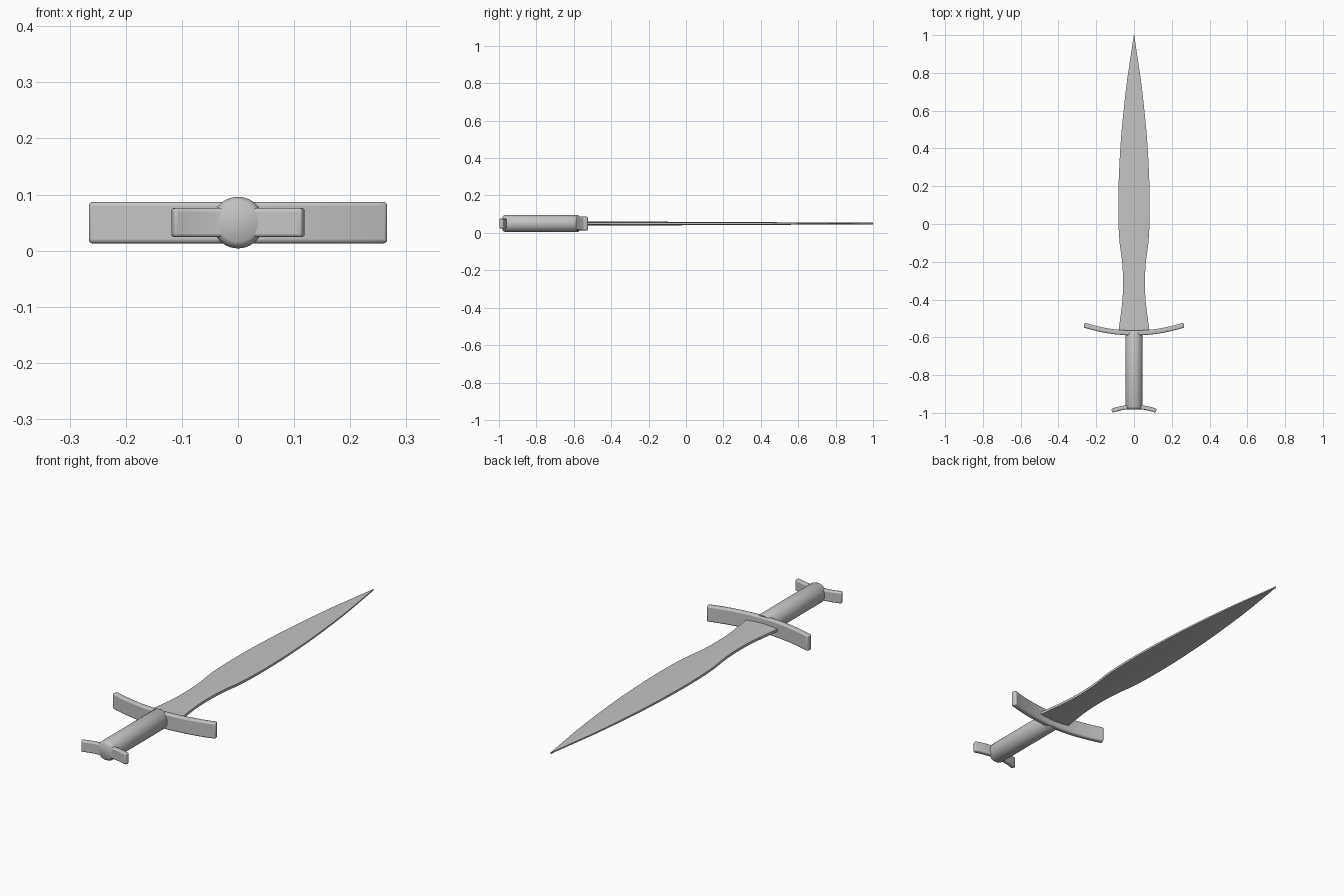
import bpy, bmesh, math

if "Cube" in bpy.data.objects:
    bpy.data.objects.remove(bpy.data.objects["Cube"])

ZC = 0.05  # height of the sword's mid plane

steel = bpy.data.materials.new("grey_steel")
steel.diffuse_color = (0.55, 0.55, 0.55, 1)
steel.use_nodes = True
steel.node_tree.nodes["Principled BSDF"].inputs["Base Color"].default_value = steel.diffuse_color


def loft(name, rings, bevel=0.0, segments=3, angle=35):
    """Skin equal-sized rings of points, cap both ends, round the edges."""
    bm = bmesh.new()
    loops = [[bm.verts.new(p) for p in ring] for ring in rings]
    n = len(loops[0])
    for a, b in zip(loops, loops[1:]):
        for i in range(n):
            j = (i + 1) % n
            bm.faces.new((a[i], a[j], b[j], b[i]))
    bm.faces.new(loops[0])
    bm.faces.new(loops[-1])
    bmesh.ops.recalc_face_normals(bm, faces=bm.faces)
    mesh = bpy.data.meshes.new(name)
    bm.to_mesh(mesh)
    bm.free()
    mesh.materials.append(steel)
    ob = bpy.data.objects.new(name, mesh)
    bpy.context.collection.objects.link(ob)
    if bevel:
        mod = ob.modifiers.new("rounded_edges", 'BEVEL')
        mod.width, mod.segments = bevel, segments
        mod.limit_method, mod.angle_limit = 'ANGLE', math.radians(40)
    bpy.ops.object.select_all(action='DESELECT')
    ob.select_set(True)
    bpy.context.view_layer.objects.active = ob
    bpy.ops.object.shade_smooth_by_angle(angle=math.radians(angle))
    return ob


def curved_bar(name, half_len, y_mid, sag, half_thick, half_height, bevel):
    """Upright bar along x, bent in a parabola so its ends move by sag in y."""
    rings = []
    for i in range(25):
        t = i / 12 - 1
        x, y = half_len * t, y_mid + sag * t * t
        slope = 2 * sag * t / half_len
        k = half_thick / math.hypot(1, slope)
        nx, ny = -slope * k, k
        rings.append([(x + s * nx, y + s * ny, ZC + h * half_height)
                      for s, h in ((-1, -1), (1, -1), (1, 1), (-1, 1))])
    return loft(name, rings, bevel)


# Leaf-shaped blade: (y, half width) stations, smoothed with a cubic spline
outline = [(-0.575, 0.083), (-0.5, 0.073), (-0.4, 0.061), (-0.3, 0.058),
           (-0.2, 0.063), (-0.1, 0.076), (0.0, 0.082), (0.15, 0.083),
           (0.3, 0.078), (0.45, 0.069), (0.6, 0.055), (0.75, 0.038),
           (0.9, 0.016), (1.0, 0.001)]


def blade_stations(steps=4):
    for i in range(len(outline) - 1):
        p1, p2 = outline[i], outline[i + 1]
        p0, p3 = outline[max(i - 1, 0)], outline[min(i + 2, len(outline) - 1)]
        d = p2[0] - p1[0]
        m1 = (p2[1] - p0[1]) / (p2[0] - p0[0]) * d
        m2 = (p3[1] - p1[1]) / (p3[0] - p1[0]) * d
        for s in range(steps):
            t = s / steps
            w = ((2*t**3 - 3*t*t + 1) * p1[1] + (t**3 - 2*t*t + t) * m1
                 + (3*t*t - 2*t**3) * p2[1] + (t**3 - t*t) * m2)
            yield p1[0] + d * t, w
    yield outline[-1]


blade = []
for y, w in blade_stations():
    taper = 1 - 0.55 * max(0, (y + 0.2) / 1.2)
    mid, edge = 0.010 * taper, 0.006 * taper
    blade.append([(-w, y, ZC - edge), (0, y, ZC - mid), (w, y, ZC - edge),
                  (w, y, ZC + edge), (0, y, ZC + mid), (-w, y, ZC + edge)])
loft("blade", blade)

# Round grip with softened ends
grip = []
for y, r in ((-0.982, 0.034), (-0.976, 0.042), (-0.966, 0.046),
             (-0.58, 0.046), (-0.572, 0.042)):
    grip.append([(r * math.cos(math.tau * i / 40), y,
                  ZC + r * math.sin(math.tau * i / 40)) for i in range(40)])
loft("grip", grip, angle=50)

# Cross guard bends towards the tip, pommel bar bends away from it
curved_bar("cross_guard", 0.264, -0.577, 0.042, 0.013, 0.037, 0.007)
curved_bar("pommel_bar", 0.117, -0.968, -0.021, 0.011, 0.026, 0.006)
